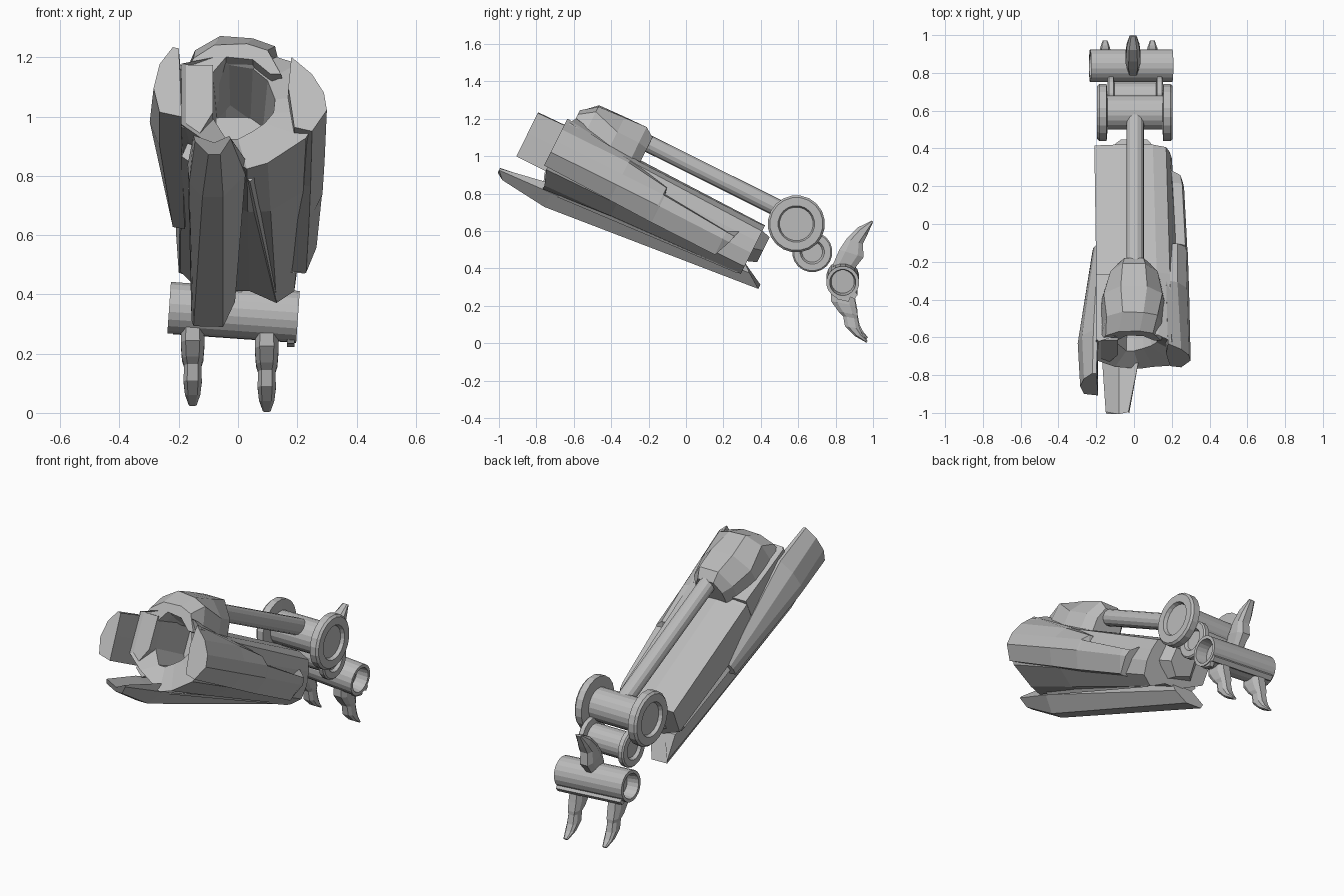
import bpy, bmesh, math
from mathutils import Vector

grey = bpy.data.materials.new("plain_grey")
grey.diffuse_color = (0.5, 0.5, 0.5, 1)

# Frame of the tilted limb: s runs down its length, h is height above its axis
ORIGIN = Vector((0, -0.6, 1.0))
ALONG = Vector((0, 0.895, -0.446))
UP = Vector((0, 0.446, 0.895))


def limb(s, x, h):
    return ORIGIN + ALONG * s + UP * h + Vector((x, 0, 0))


def skin(name, rings):
    """Join closed rings of equal length and cap both ends."""
    bm = bmesh.new()
    rows = [[bm.verts.new(p) for p in r] for r in rings]
    n = len(rows[0])
    for a, b in zip(rows, rows[1:]):
        for i in range(n):
            j = (i + 1) % n
            bm.faces.new((a[i], a[j], b[j], b[i]))
    bm.faces.new(rows[0][::-1])
    bm.faces.new(rows[-1])
    bmesh.ops.remove_doubles(bm, verts=bm.verts, dist=0.0005)
    bmesh.ops.recalc_face_normals(bm, faces=bm.faces)
    me = bpy.data.meshes.new(name)
    bm.to_mesh(me)
    bm.free()
    me.materials.append(grey)
    ob = bpy.data.objects.new(name, me)
    bpy.context.collection.objects.link(ob)
    return ob


def loft(name, sections):
    """Sections are (s, [(x, h[, extra s]), ...]) in the limb frame."""
    return skin(name, [[limb(s + (p[2] if len(p) > 2 else 0), p[0], p[1]) for p in pts]
                       for s, pts in sections])


def lathe(name, centre, axis, profile, sides=20):
    """Turn (distance along axis, radius) pairs around an axis."""
    c, a = Vector(centre), Vector(axis).normalized()
    u = a.orthogonal().normalized()
    v = a.cross(u)
    rings = []
    for t, r in profile:
        r = max(r, 0.001)
        rings.append([c + a * t + (u * math.cos(k) + v * math.sin(k)) * r
                      for k in (2 * math.pi * i / sides for i in range(sides))])
    return skin(name, rings)


def spool(name, centre, axis, half):
    """Mirror half a turned profile, given from the outer end inwards."""
    return lathe(name, centre, axis, [(-t, r) for t, r in half] + [(t, r) for t, r in half[::-1]])


# Main body: faceted shell with an open socket at the front
sides = [(.26, .03), (.275, -.035), (.23, -.13), (.1, -.21, .03), (.03, -.232, .03), (-.1, -.15), (-.19, -.08)]
front = [(-.19, .15), (-.03, .2, .03), (.13, .185, .02), (.2, .15)] + sides
middle = [(-.2, .125), (-.03, .14), (.12, .13), (.19, .11), (.235, .03), (.245, -.037), (.22, -.125),
          (.11, -.197), (.033, -.2), (-.087, -.14), (-.195, -.07)]
rear = [(-.21, .11), (-.04, .125), (.1, .12), (.17, .09), (.19, .03), (.2, -.04), (.19, -.12),
        (.13, -.165), (.04, -.12), (-.05, -.12), (-.2, -.05)]
mouth = [(-.085, .165), (-.03, .18), (.05, .165), (.1, .12), (.125, .05), (.12, 0), (.09, -.04),
         (.05, -.07), (0, -.1), (-.04, -.1), (-.085, -.02)]
pit = [(x * .85, h * .75 - .01) for x, h in mouth]
loft("main_body", [(1.08, rear), (.32, middle), (-.1, front), (-.03, mouth), (.24, pit)])

# Flat cheek on the left of the socket
loft("socket_cheek", [(s, [(-.2, .15), (-.085, .15), (-.085, -.03), (-.13, -.11), (-.2, -.08)])
                      for s in (-.09, .3)])

# Right armour plate: full height at the front, stepped to a spike at the back
loft("right_armour", [
    (-.12, [(.18, .165), (.25, .1), (.29, .03), (.3, -.035), (.25, -.115), (.19, -.1), (.17, .05)]),
    (.277, [(.17, .12), (.23, .1), (.28, .03), (.292, -.035), (.245, -.125), (.18, -.12), (.16, .05)]),
    (.52, [(.17, .075), (.23, .07), (.275, .03), (.285, -.035), (.24, -.132), (.17, -.13), (.15, 0)]),
    (.53, [(.17, .035), (.23, .035), (.272, .028), (.283, -.035), (.24, -.132), (.17, -.13), (.15, 0)]),
    (.91, [(.17, .005), (.2, .005), (.255, .002), (.265, -.04), (.23, -.135), (.17, -.13), (.15, -.05)]),
    (.96, [(.18, .03), (.2, .033, .01), (.245, .0), (.255, -.04, -.01), (.225, -.138, -.05), (.18, -.135, -.05), (.17, -.05)]),
])

# Left armour plate, tapering to the back
loft("left_armour", [
    (-.275, [(-.2, .12), (-.22, .125), (-.265, .06), (-.285, -.03), (-.265, -.12), (-.19, -.138), (-.195, 0)]),
    (-.02, [(-.19, .13), (-.215, .13), (-.275, .06), (-.298, -.03), (-.265, -.12), (-.19, -.138), (-.19, 0)]),
    (.575, [(-.18, -.05), (-.19, -.05), (-.205, -.07), (-.215, -.09), (-.22, -.13), (-.18, -.138), (-.17, -.09)]),
])

# Keel: long V-shaped blade underneath
loft("keel", [
    (-.325, [(-.15, -.232), (-.145, -.255), (-.1, -.285, .04), (-.06, -.285, .04), (-.025, -.245), (-.03, -.235), (-.08, -.26)]),
    (-.02, [(-.17, -.19), (-.165, -.26), (-.12, -.313), (-.05, -.313), (.025, -.23), (.03, -.18), (-.08, -.22)]),
    (1.2, [(-.15, -.1, -.13), (-.157, -.17), (-.15, -.192), (-.05, -.195), (-.01, -.14, -.08), (-.01, -.1, -.13), (-.08, -.1, -.13)]),
])

# Thin ribs between the body and the keel
loft("left_rib", [
    (0, [(-.17, -.1), (-.19, -.15), (-.14, -.19), (-.08, -.14)]),
    (1.03, [(-.17, -.04), (-.195, -.07), (-.16, -.11), (-.08, -.08)]),
])
loft("lower_rib", [
    (.02, [(.0, -.18), (.04, -.235), (.08, -.2)]),
    (1.06, [(.08, -.1), (.13, -.17), (.17, -.1)]),
])

# Shoulder cap, arched over the socket
loft("shoulder_cap", [
    (-.08, [(-.18, .12), (-.15, .18), (-.08, .23), (.03, .235), (.1, .21), (.145, .12),
            (.11, .12), (.05, .175), (-.04, .185), (-.09, .12)]),
    (0, [(-.18, .1), (-.145, .25), (-.06, .304), (.05, .295), (.125, .265), (.16, .1),
         (.12, .11), (.05, .17), (-.04, .18), (-.1, .11)]),
    (.15, [(-.178, .1), (-.16, .22), (-.07, .31), (.07, .305), (.15, .22), (.165, .1),
           (.12, .11), (.05, .15), (-.04, .15), (-.1, .11)]),
    (.28, [(-.13, .1), (-.125, .22), (-.06, .313), (.06, .313), (.125, .22), (.14, .1),
           (.1, .1), (.05, .1), (-.04, .1), (-.1, .1)]),
    (.332, [(-.09, .13), (-.085, .21), (-.05, .277), (.05, .277), (.085, .21), (.09, .13),
            (.06, .13), (.03, .13), (-.03, .13), (-.06, .13)]),
])

# Piston rod and the stub under it
lathe("piston_rod", limb(.28, .006, .238), ALONG, [(0, .047), (.9, .047)], 14)
loft("elbow_stub", [
    (1.05, [(-.15, .1), (.13, .1), (.15, -.02), (.04, -.1), (-.14, -.06)]),
    (1.13, [(-.07, .08), (.07, .08), (.08, 0), (.02, -.07), (-.07, -.04)]),
])

# Elbow and wrist spools with recessed discs
spool("elbow_spool", (.005, .59, .638), (1, 0, 0),
      [(.18, 0), (.18, .09), (.2, .098), (.2, .142), (.188, .153), (.15, .153), (.145, .092)])
spool("wrist_spool", (.007, .675, .488), (1, 0, 0),
      [(.13, 0), (.13, .055), (.147, .065), (.147, .1), (.14, .108), (.115, .108), (.11, .075)])

# Hand drum with hollow ends and a strip along its back
AXIS = (1, 0, -.07)
spool("hand_drum", (-.015, .838, .34), AXIS,
      [(.15, 0), (.15, .062), (.218, .07), (.218, .088)])
skin("drum_strip", [[(x, y, z - .07 * x) for y, z in ((.87, .265), (.9, .25), (.918, .272), (.905, .29))]
                    for x in (-.22, .195)])
skin("drum_tab", [[(x, y, z) for y, z in ((.8, .25), (.88, .25), (.87, .222), (.81, .235))]
                  for x in (.165, .19)])


# Claws: tapering hooks given as (outer edge, inner edge, half width)
def claw(name, x, lift, steps):
    rings = []
    for o, i, w in steps:
        o, i = Vector((x, o[0], o[1] + lift)), Vector((x, i[0], i[1] + lift))
        side = Vector((w, 0, 0))
        p, q = o.lerp(i, .25), o.lerp(i, .75)
        rings.append([o - side * .6, o + side * .6, p + side, q + side,
                      i + side * .6, i - side * .6, q - side, p - side])
    skin(name, rings)


lower = [((.775, .27), (.9, .25), .038), ((.775, .225), (.908, .2), .04), ((.815, .17), (.918, .15), .036),
         ((.84, .145), (.918, .13), .029), ((.85, .09), (.928, .08), .031), ((.9, .04), (.945, .045), .026),
         ((.965, .003), (.972, .012), .013)]
upper = [((.79, .37), (.88, .37), .028), ((.785, .42), (.91, .41), .03), ((.82, .5), (.95, .46), .04),
         ((.86, .56), (.945, .53), .038), ((.92, .62), (.965, .57), .034), ((.993, .655), (1.0, .648), .018)]
claw("left_claw", -.153, .02, lower)
claw("right_claw", .097, 0, lower)
claw("thumb_claw", -.005, 0, upper)
